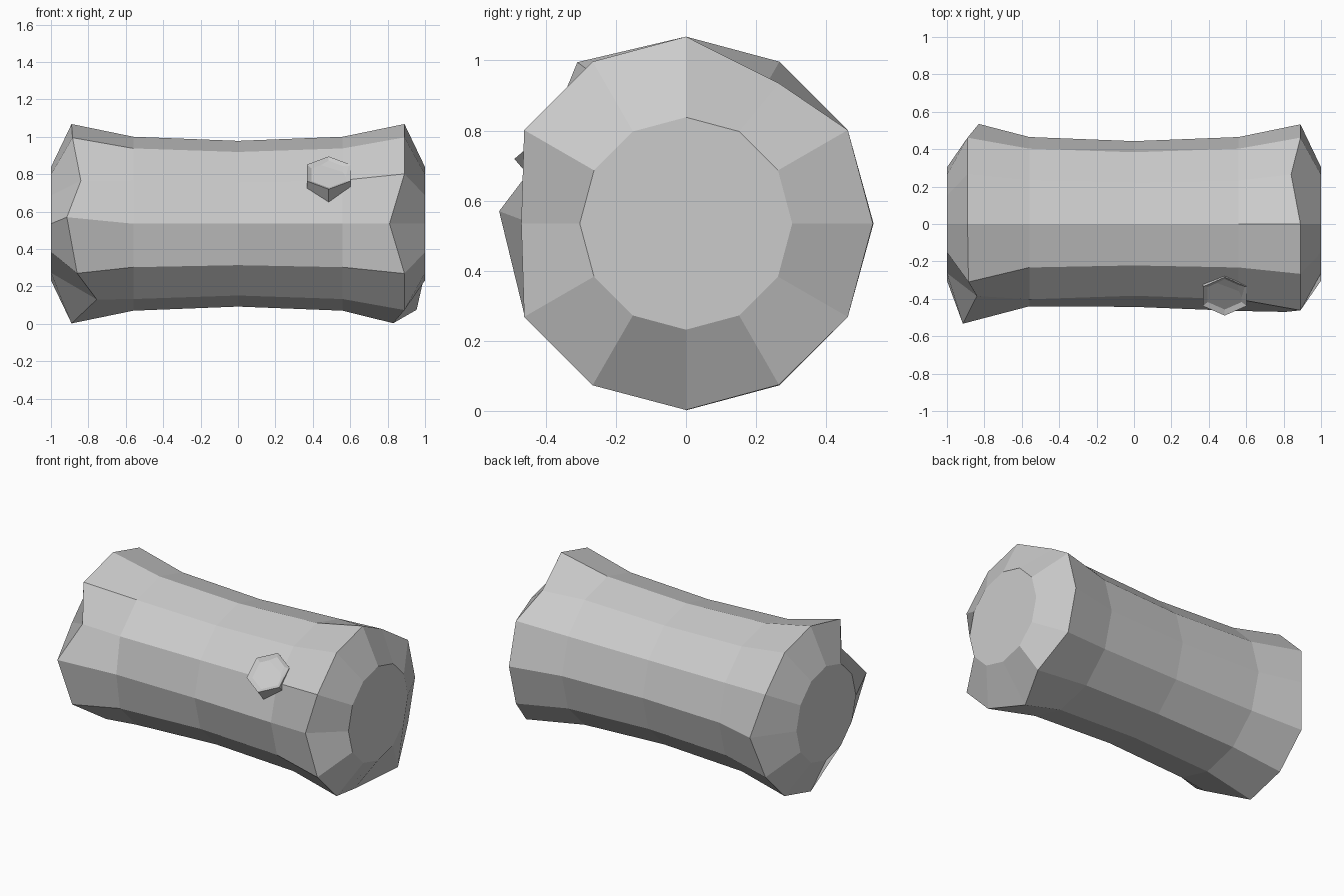
import bpy, bmesh
from math import sin, cos, radians
from mathutils import Matrix, Vector

if "Cube" in bpy.data.objects:
    bpy.data.objects.remove(bpy.data.objects["Cube"])

SIDES, CZ = 12, 0.535


def finish(name, bm):
    bmesh.ops.recalc_face_normals(bm, faces=bm.faces)
    mesh = bpy.data.meshes.new(name)
    bm.to_mesh(mesh)
    bm.free()
    obj = bpy.data.objects.new(name, mesh)
    bpy.context.collection.objects.link(obj)
    return obj


# Log body: 12-sided rings lofted along x, (x, radius)
profile = [(-1, 0.303), (-0.89, 0.533), (-0.56, 0.465), (0, 0.443),
           (0.56, 0.465), (0.89, 0.533), (1, 0.303)]
# Chipped rim corners: (ring, step from +y towards +z) -> position
chips = {
    (1, 0): (-0.83, 0.535, 0.535),
    (1, 4): (-0.885, -0.31, 0.995),
    (1, 5): (-0.84, -0.385, 0.765),
    (1, 6): (-0.915, -0.533, 0.57),
    (1, 7): (-0.86, -0.46, 0.27),
    (1, 8): (-0.755, -0.265, 0.13),
    (2, 6): (-0.56, -0.44, 0.535),
    (5, 2): (0.84, 0.265, 0.935),
    (5, 6): (0.81, -0.47, 0.535),
    (5, 9): (0.83, 0, 0.003),
    (5, 10): (0.955, 0.265, 0.075),
}
bm = bmesh.new()
rings = []
for r, (x, rad) in enumerate(profile):
    ring = []
    for k in range(SIDES):
        a = radians(360 / SIDES * k)
        p = chips.get((r, k), (x, rad * cos(a), CZ + rad * sin(a)))
        ring.append(bm.verts.new(p))
    rings.append(ring)
for a, b in zip(rings, rings[1:]):
    for k in range(SIDES):
        n = (k + 1) % SIDES
        bm.faces.new((a[k], a[n], b[n], b[k]))
bm.faces.new(rings[0])
bm.faces.new(rings[-1])
finish("log_body", bm)

# Cut branch stub: six-sided, tilted upwards, with a shallow recessed face
bm = bmesh.new()
bmesh.ops.create_cone(bm, cap_ends=True, segments=6, radius1=0.135,
                      radius2=0.135, depth=0.14)
top = max(bm.faces, key=lambda f: f.calc_center_median().z)
bmesh.ops.inset_region(bm, faces=[top], thickness=0.03, depth=-0.015)
normal = Vector((0, -0.65, 0.76)).normalized()
up = Vector((0, 0.76, 0.65)).normalized()
side = up.cross(normal)
rot = Matrix((side, up, normal)).transposed().to_4x4()
centre = Vector((0.485, -0.387, 0.807)) - normal * 0.07
bm.transform(Matrix.Translation(centre) @ rot)
finish("branch_stub", bm)
